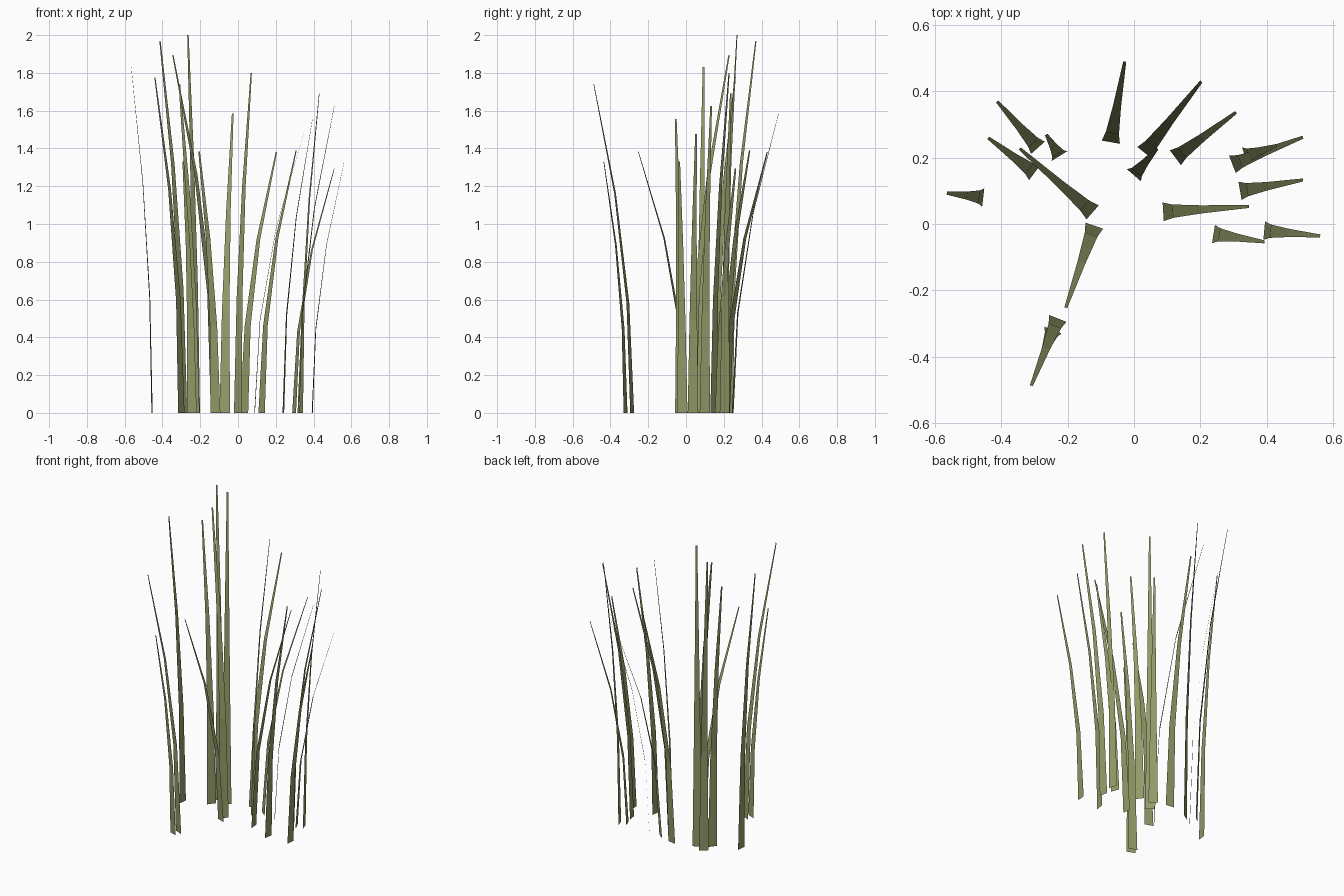
import bpy
import bmesh
from mathutils import Vector

cube = bpy.data.objects.get("Cube")
if cube:
    bpy.data.objects.remove(cube, do_unlink=True)

# Single dry olive colour
olive = bpy.data.materials.new("olive_green")
olive.use_nodes = True
COLOUR = (0.29, 0.33, 0.14, 1.0)
olive.diffuse_color = COLOUR
bsdf = olive.node_tree.nodes["Principled BSDF"]
bsdf.inputs["Base Color"].default_value = COLOUR
bsdf.inputs["Roughness"].default_value = 0.9

BASE_WIDTH, TIP_WIDTH, SEGMENTS = 0.056, 0.009, 3


def grass_blade(name, base, tip, height):
    """Flat tapered ribbon that bends outward from its root to its tip."""
    base, tip = Vector(base), Vector(tip)
    lean = tip - base
    side = Vector((-lean.y, lean.x)).normalized()
    bm = bmesh.new()
    rows = []
    for i in range(SEGMENTS + 1):
        t = i / SEGMENTS
        centre = base + lean * t * t
        half = side * (BASE_WIDTH + (TIP_WIDTH - BASE_WIDTH) * t) / 2
        rows.append([bm.verts.new((*(centre + s * half), height * t))
                     for s in (-1, 1)])
    for low, high in zip(rows, rows[1:]):
        bm.faces.new((low[0], high[0], high[1], low[1]))
    mesh = bpy.data.meshes.new(name)
    bm.to_mesh(mesh)
    bm.free()
    mesh.materials.append(olive)
    obj = bpy.data.objects.new(name, mesh)
    bpy.context.collection.objects.link(obj)


# Root, tip and height of each blade
blades = [
    # right side of the clump
    ((-.455, .08), (-.565, .093), 1.83),
    ((-.30, .155), (-.44, .26), 1.775),
    ((-.29, .23), (-.413, .37), 1.97),
    ((-.125, .035), (-.345, .228), 1.895),
    ((-.225, .205), (-.265, .27), 2.0),
    # front
    ((-.23, -.285), (-.31, -.488), 1.74),
    ((-.245, -.32), (-.29, -.435), 1.33),
    ((-.12, -.005), (-.206, -.253), 1.385),
    # back
    ((-.07, .247), (-.028, .49), 1.585),
    ((.0, .147), (.07, .228), 1.80),
    ((.032, .215), (.203, .43), 1.38),
    ((.125, .2), (.308, .337), 1.39),
    # left side of the clump
    ((.088, .037), (.347, .053), 1.477),
    ((.24, -.03), (.394, -.054), 1.555),
    ((.335, .205), (.43, .237), 1.69),
    ((.32, .1), (.51, .133), 1.625),
    ((.297, .18), (.51, .262), 1.295),
    ((.393, -.02), (.562, -.036), 1.33),
]
for number, (base, tip, height) in enumerate(blades, 1):
    grass_blade(f"grass_blade_{number:02d}", base, tip, height)
